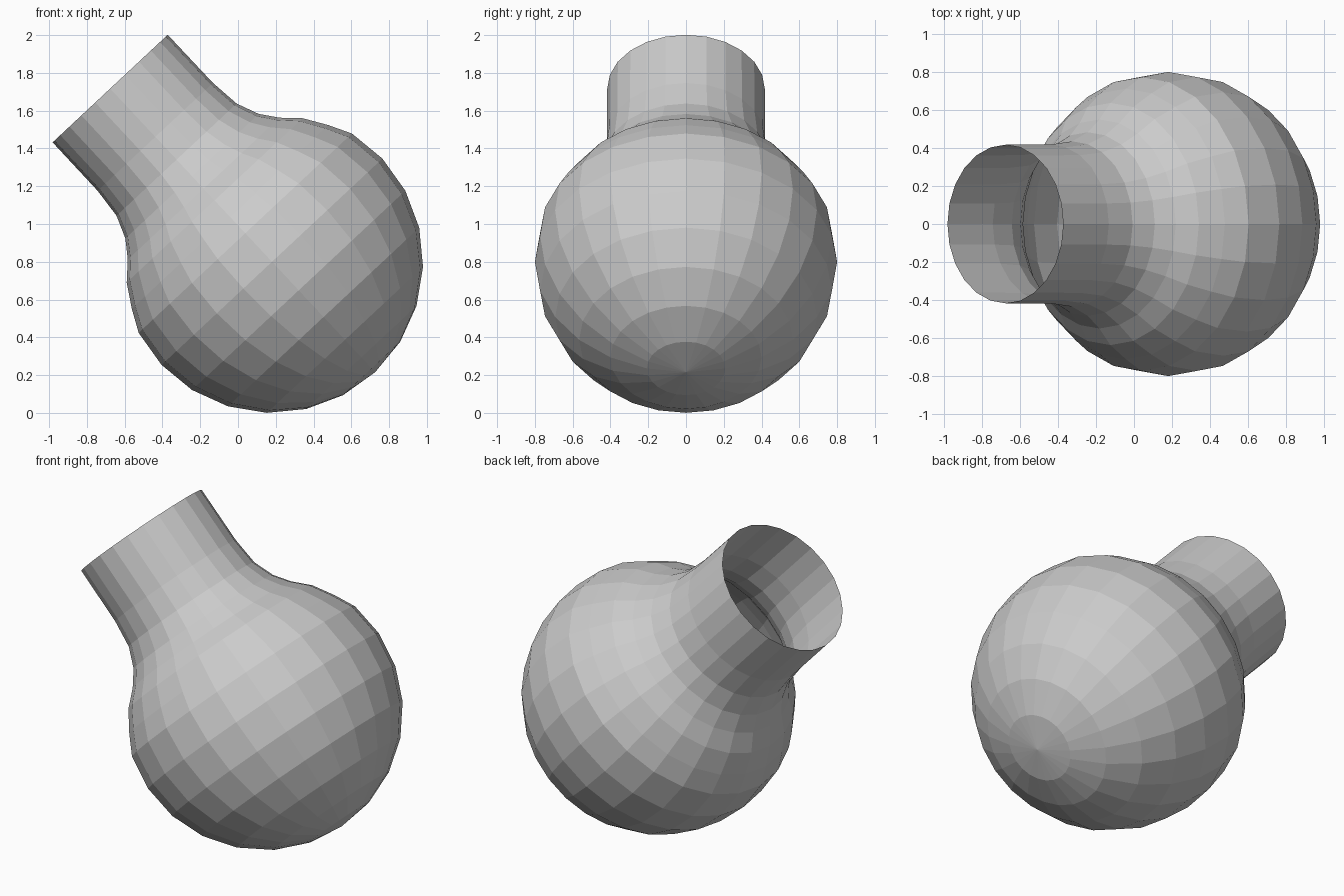
import bpy, bmesh, math
from mathutils import Vector

SIDES = 24
RADIUS = 0.8
CENTRE = Vector((0.18, 0.0, 0.8))
AXIS = Vector((-0.683, 0.0, 0.731)).normalized()   # from bulb centre to mouth
SIDE_A = Vector((0.0, 1.0, 0.0))
SIDE_B = AXIS.cross(SIDE_A)

cube = bpy.data.objects.get("Cube")
if cube:
    bpy.data.objects.remove(cube, do_unlink=True)

# Plain grey material
grey = bpy.data.materials.new("plain grey")
grey.use_nodes = True
colour = (0.6, 0.6, 0.6, 1.0)
grey.diffuse_color = colour
grey.node_tree.nodes["Principled BSDF"].inputs["Base Color"].default_value = colour

# Profile as (distance along axis, radius): round bulb, flared shoulder, straight neck
profile = [(RADIUS * math.sin(math.radians(a)), RADIUS * math.cos(math.radians(a)))
           for a in range(-75, 16, 15)]
profile += [(0.325, 0.712), (0.445, 0.637), (0.53, 0.55), (0.62, 0.483),
            (0.74, 0.435), (0.905, 0.418), (1.255, 0.417)]

# Flask: rings around the tilted axis, closed at the bottom, open at the mouth
bm = bmesh.new()
rings = []
for along, radius in profile:
    ring = []
    for i in range(SIDES):
        t = math.tau * i / SIDES
        out = SIDE_A * math.cos(t) + SIDE_B * math.sin(t)
        ring.append(bm.verts.new(CENTRE + AXIS * along + out * radius))
    rings.append(ring)
pole = bm.verts.new(CENTRE - AXIS * RADIUS)
for i in range(SIDES):
    j = (i + 1) % SIDES
    bm.faces.new((pole, rings[0][j], rings[0][i]))
    for low, high in zip(rings, rings[1:]):
        bm.faces.new((low[i], low[j], high[j], high[i]))
bm.normal_update()
# Make the faces point away from the bulb
if sum(f.normal.dot(f.calc_center_median() - CENTRE) for f in bm.faces) < 0:
    bmesh.ops.reverse_faces(bm, faces=bm.faces[:])

mesh = bpy.data.meshes.new("round_flask")
bm.to_mesh(mesh)
bm.free()
mesh.materials.append(grey)
flask = bpy.data.objects.new("round_flask", mesh)
bpy.context.collection.objects.link(flask)
